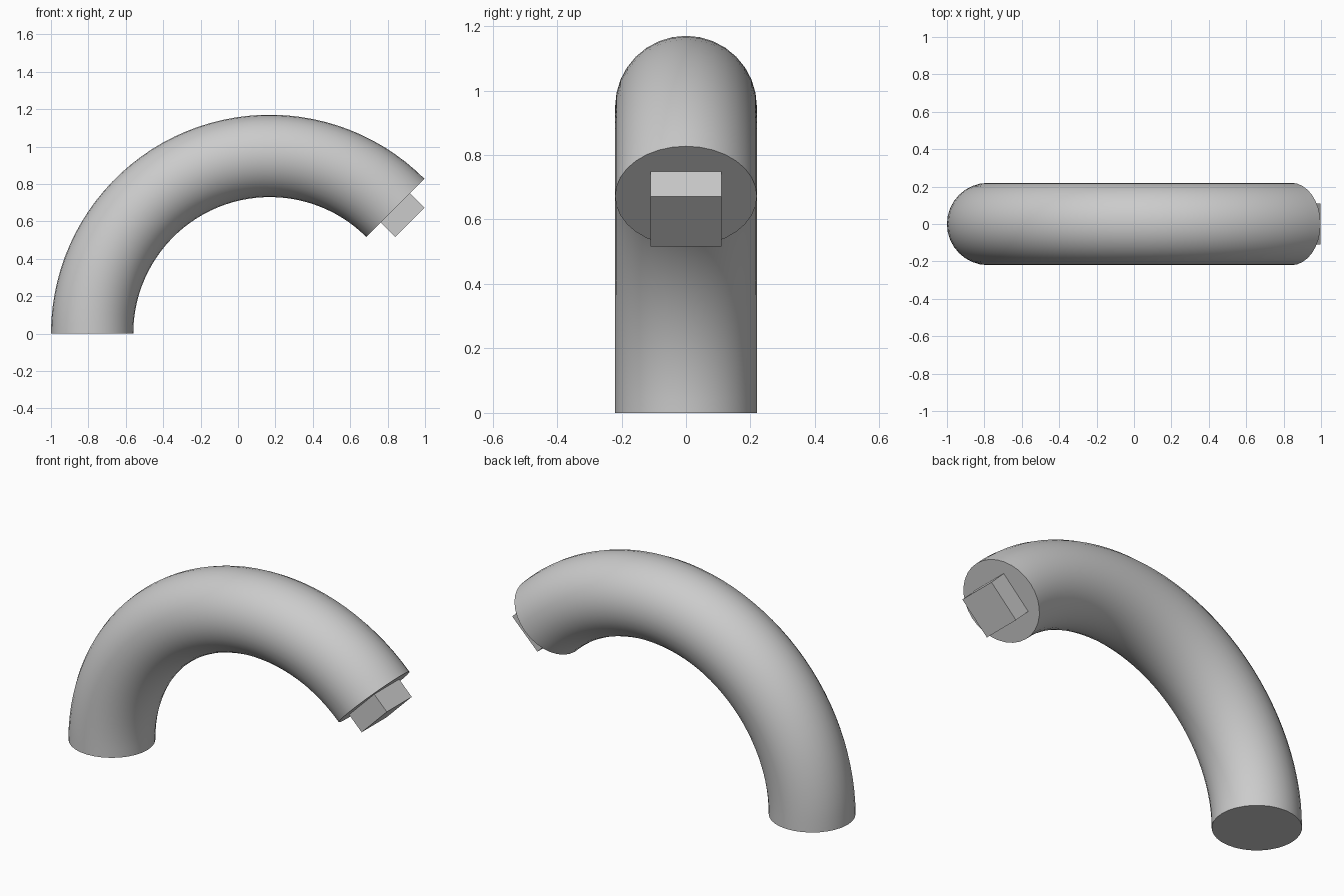
import bpy, bmesh, math
from mathutils import Matrix, Vector

if "Cube" in bpy.data.objects:
    bpy.data.objects.remove(bpy.data.objects["Cube"])

BEND_X, BEND_R, TUBE_R = 0.17, 0.95, 0.22
SWEEP = math.radians(135)

# Bent tube: a circle spun round the bend centre, with flat end caps
bm = bmesh.new()
bmesh.ops.create_circle(bm, segments=32, radius=TUBE_R,
                        matrix=Matrix.Translation((BEND_X - BEND_R, 0, 0)))
bmesh.ops.spin(bm, geom=bm.verts[:] + bm.edges[:], cent=(BEND_X, 0, 0),
               axis=(0, 1, 0), angle=SWEEP, steps=40)
bmesh.ops.holes_fill(bm, edges=[e for e in bm.edges if e.is_boundary], sides=0)
bmesh.ops.recalc_face_normals(bm, faces=bm.faces[:])
mesh = bpy.data.meshes.new("bent_tube")
bm.to_mesh(mesh)
bm.free()
tube = bpy.data.objects.new("bent_tube", mesh)
bpy.context.collection.objects.link(tube)
bpy.context.view_layer.objects.active = tube
tube.select_set(True)
bpy.ops.object.shade_smooth_by_angle(angle=math.radians(30))

# Square peg: a cube half sunk into the upper end
end = Vector((BEND_X, 0, 0)) + Matrix.Rotation(SWEEP, 3, 'Y') @ Vector((-BEND_R, 0, 0))
bpy.ops.mesh.primitive_cube_add(size=TUBE_R, location=end, rotation=(0, SWEEP, 0))
bpy.context.object.name = "square_peg"
